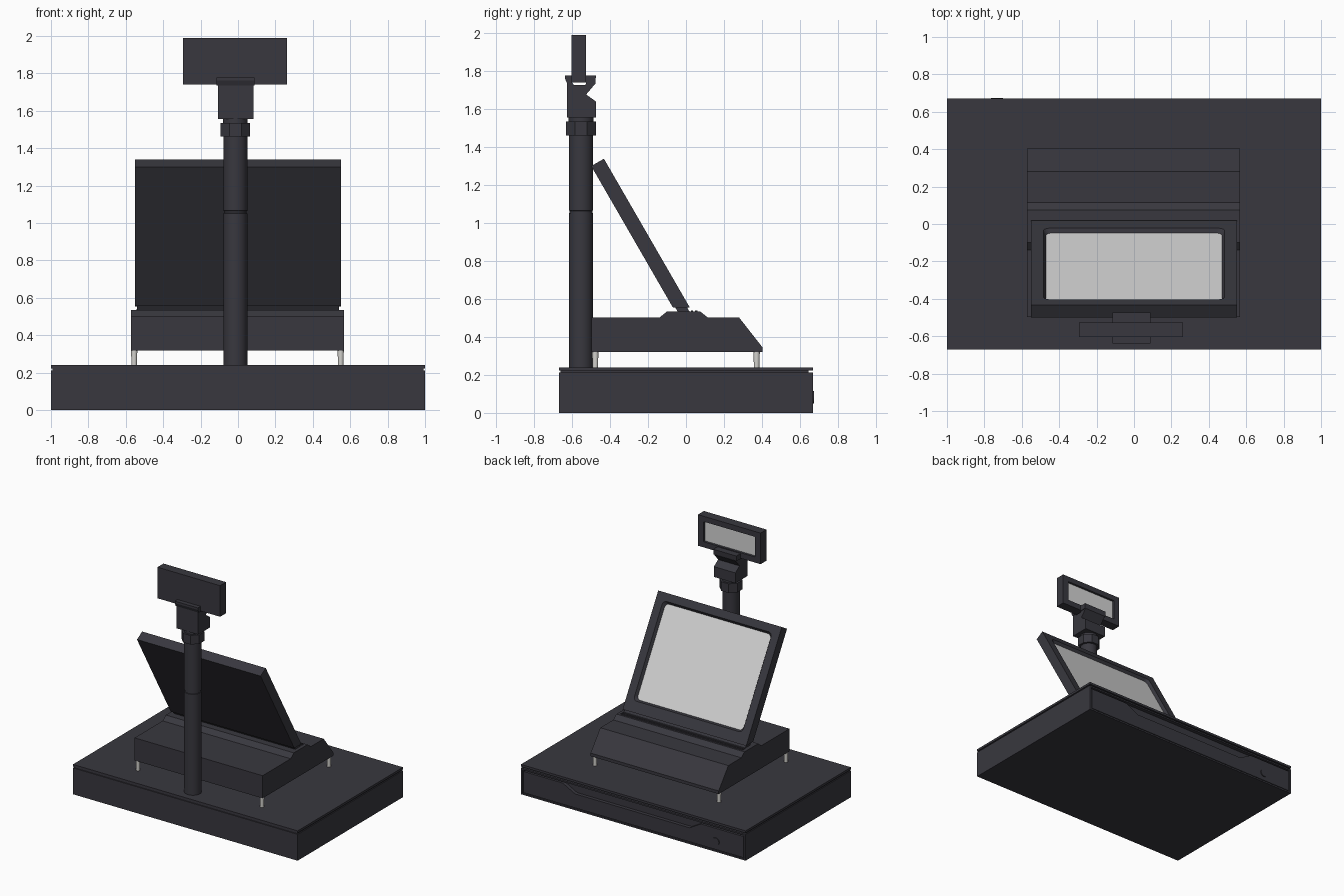
import bpy, bmesh, math
from mathutils import Matrix, Vector

if "Cube" in bpy.data.objects:
    bpy.data.objects.remove(bpy.data.objects["Cube"])


def material(name, rgb):
    m = bpy.data.materials.new(name)
    m.diffuse_color = (*rgb, 1)
    m.use_nodes = True
    m.node_tree.nodes["Principled BSDF"].inputs["Base Color"].default_value = m.diffuse_color
    return m


BODY = material("charcoal plastic", (0.040, 0.039, 0.049))
SCREEN = material("pale grey screen", (0.66, 0.66, 0.66))
METAL = material("light metal", (0.66, 0.65, 0.62))


def finish(name, bm, mats=(BODY,), matrix=None, smooth=False):
    bmesh.ops.recalc_face_normals(bm, faces=bm.faces)
    if matrix:
        bm.transform(matrix)
    me = bpy.data.meshes.new(name)
    bm.to_mesh(me)
    bm.free()
    for m in mats:
        me.materials.append(m)
    ob = bpy.data.objects.new(name, me)
    bpy.context.collection.objects.link(ob)
    if smooth:
        bpy.ops.object.select_all(action='DESELECT')
        ob.select_set(True)
        bpy.context.view_layer.objects.active = ob
        bpy.ops.object.shade_smooth_by_angle(angle=math.radians(35))
    return ob


def box(name, x, y, z, mat=BODY, matrix=None):
    bm = bmesh.new()
    bmesh.ops.create_cube(bm, size=1)
    for v in bm.verts:
        v.co = [(a[0] + a[1]) / 2 + c * (a[1] - a[0]) for a, c in zip((x, y, z), v.co)]
    return finish(name, bm, (mat,), matrix)


def prism(name, points, lo, hi, axis):
    """Extrude a profile: (y, z) points along x, or (x, z) points along y."""
    def place(p, d):
        return (d, p[0], p[1]) if axis == 'x' else (p[0], d, p[1])
    bm = bmesh.new()
    a = [bm.verts.new(place(p, lo)) for p in points]
    b = [bm.verts.new(place(p, hi)) for p in points]
    bm.faces.new(a)
    bm.faces.new(b)
    for i in range(len(a)):
        j = (i + 1) % len(a)
        bm.faces.new((a[i], a[j], b[j], b[i]))
    return finish(name, bm)


def lathe(name, profile, x, y, sides, mat=BODY, turn=0.0, matrix=None):
    """Stack of rings from (radius, z) points, capped at both ends."""
    bm = bmesh.new()
    rings = []
    for r, z in profile:
        rings.append([bm.verts.new((x + r * math.cos(turn + math.tau * i / sides),
                                    y + r * math.sin(turn + math.tau * i / sides), z))
                      for i in range(sides)])
    for a, b in zip(rings, rings[1:]):
        for i in range(sides):
            j = (i + 1) % sides
            bm.faces.new((a[i], a[j], b[j], b[i]))
    bm.faces.new(rings[0])
    bm.faces.new(rings[-1])
    return finish(name, bm, (mat,), matrix, smooth=sides > 8)


def panel(name, w, h, t, opening, radius, depth, slope, lift, matrix):
    """Slab with a rounded recessed screen. Local: x across, y up, z out."""
    hw, y0, y1 = opening
    bm = bmesh.new()
    signs = [(1, 1), (-1, 1), (-1, -1), (1, -1)]

    def loop(inset, z):
        out = []
        for k, (sx, sy) in enumerate(signs):
            cx = sx * (hw - inset - radius)
            cy = (y1 - inset - radius) if sy > 0 else (y0 + inset + radius)
            for s in range(5):
                a = math.pi / 2 * (k + s / 4)
                out.append(bm.verts.new((cx + radius * math.cos(a), cy + radius * math.sin(a), z)))
        return out

    front = [bm.verts.new((sx * w / 2, h if sy > 0 else 0, 0)) for sx, sy in signs]
    back = [bm.verts.new((sx * w / 2, h if sy > 0 else lift, -t)) for sx, sy in signs]
    rim, glass = loop(0, 0), loop(slope, -depth)
    for k in range(4):
        n = (k + 1) % 4
        bm.faces.new((front[k], front[n], back[n], back[k]))
        bm.faces.new((front[k], rim[5 * k + 4], rim[5 * n], front[n]))
        for s in range(4):
            bm.faces.new((front[k], rim[5 * k + s], rim[5 * k + s + 1]))
    for i in range(20):
        j = (i + 1) % 20
        bm.faces.new((rim[i], rim[j], glass[j], glass[i]))
    bm.faces.new(back)
    bm.faces.new(glass).material_index = 1
    return finish(name, bm, (BODY, SCREEN), matrix)


def frame(origin, tilt):
    """Local frame whose z looks to the back (+y), leaning by tilt."""
    s, c = math.sin(tilt), math.cos(tilt)
    m = Matrix(((-1, 0, 0), (0, -s, c), (0, c, s))).to_4x4()
    return Matrix.Translation(Vector(origin)) @ m


# Cash drawer: case, shadow gap, lid
box("drawer_case", (-1, 1), (-0.67, 0.64), (0, 0.212))
box("lid_gap", (-0.992, 0.992), (-0.662, 0.645), (0.21, 0.225))
box("drawer_lid", (-1, 1), (-0.67, 0.67), (0.222, 0.24))
for side in (-1, 1):
    box("case_side_edge", sorted((side * 0.985, side)), (0.63, 0.67), (0, 0.212))
box("case_bottom_edge", (-0.99, 0.99), (0.63, 0.67), (0, 0.012))
box("case_top_edge", (-0.99, 0.99), (0.63, 0.67), (0.2, 0.212))
# Drawer front with the wide finger dip, and its lock
prism("drawer_front", [(-0.978, 0.018), (0.978, 0.018), (0.978, 0.188), (0.63, 0.188),
                       (0.52, 0.13), (-0.5, 0.13), (-0.6, 0.188), (-0.978, 0.188)],
      0.63, 0.668, 'y')
lathe("drawer_lock", [(0.032, 0), (0.032, 0.025)], 0, 0, 24,
      matrix=frame((-0.733, 0.65, 0.082), 0))

# Terminal housing on four metal feet
prism("terminal_housing", [(-0.497, 0.32), (0.403, 0.32), (0.403, 0.345), (0.28, 0.502),
                           (0.115, 0.502), (0.075, 0.534), (-0.1, 0.534), (-0.14, 0.502),
                           (-0.497, 0.502)], -0.573, 0.567, 'x')
for x in (-0.555, 0.549):
    for y in (-0.478, 0.372):
        lathe("foot", [(0.014, 0.235), (0.017, 0.325)], x, y, 16, METAL)
for y in (0.026, 0.048):
    box("hinge_rail", (-0.545, 0.54), (y, y + 0.012), (0.53, 0.539))

# Tilted main screen and its hinge bar
tilted = frame((0, 0.02, 0.555), math.radians(30))
panel("main_monitor", 1.1, 0.905, 0.077, (0.485, 0.085, 0.845), 0.03, 0.022, 0.014, 0.045, tilted)
box("monitor_hinge", (-0.54, 0.54), (-0.035, 0.08), (-0.066, -0.012), matrix=tilted)

# Pole with joint groove, and hexagonal-style collar
PX, PY = -0.014, -0.553
lathe("pole", [(0.064, 0.235), (0.064, 1.052), (0.06, 1.054), (0.06, 1.064), (0.064, 1.066),
               (0.064, 1.47)], PX, PY, 32)
lathe("pole_collar", [(0.085, 1.462), (0.085, 1.535)], PX, PY, 8, turn=math.pi / 8)
lathe("pole_neck", [(0.066, 1.53), (0.066, 1.56)], PX, PY, 32)

# Display bracket: notched block with a lip either side of the display
prism("bracket_block", [(-0.626, 1.557), (-0.474, 1.557), (-0.474, 1.64), (-0.526, 1.677),
                        (-0.476, 1.736), (-0.526, 1.74), (-0.53, 1.727), (-0.59, 1.727),
                        (-0.602, 1.74), (-0.626, 1.74)], -0.108, 0.083, 'x')
prism("bracket_front_lip", [(-0.626, 1.735), (-0.601, 1.735), (-0.601, 1.778), (-0.638, 1.778),
                            (-0.638, 1.762)], -0.116, 0.089, 'x')
prism("bracket_back_lip", [(-0.528, 1.735), (-0.478, 1.735), (-0.474, 1.778), (-0.528, 1.778)],
      -0.116, 0.089, 'x')

# Small customer display
panel("customer_display", 0.558, 0.25, 0.076, (0.228, 0.045, 0.207), 0.003, 0.015, 0.002, 0,
      frame((-0.016, -0.527, 1.74), 0))
